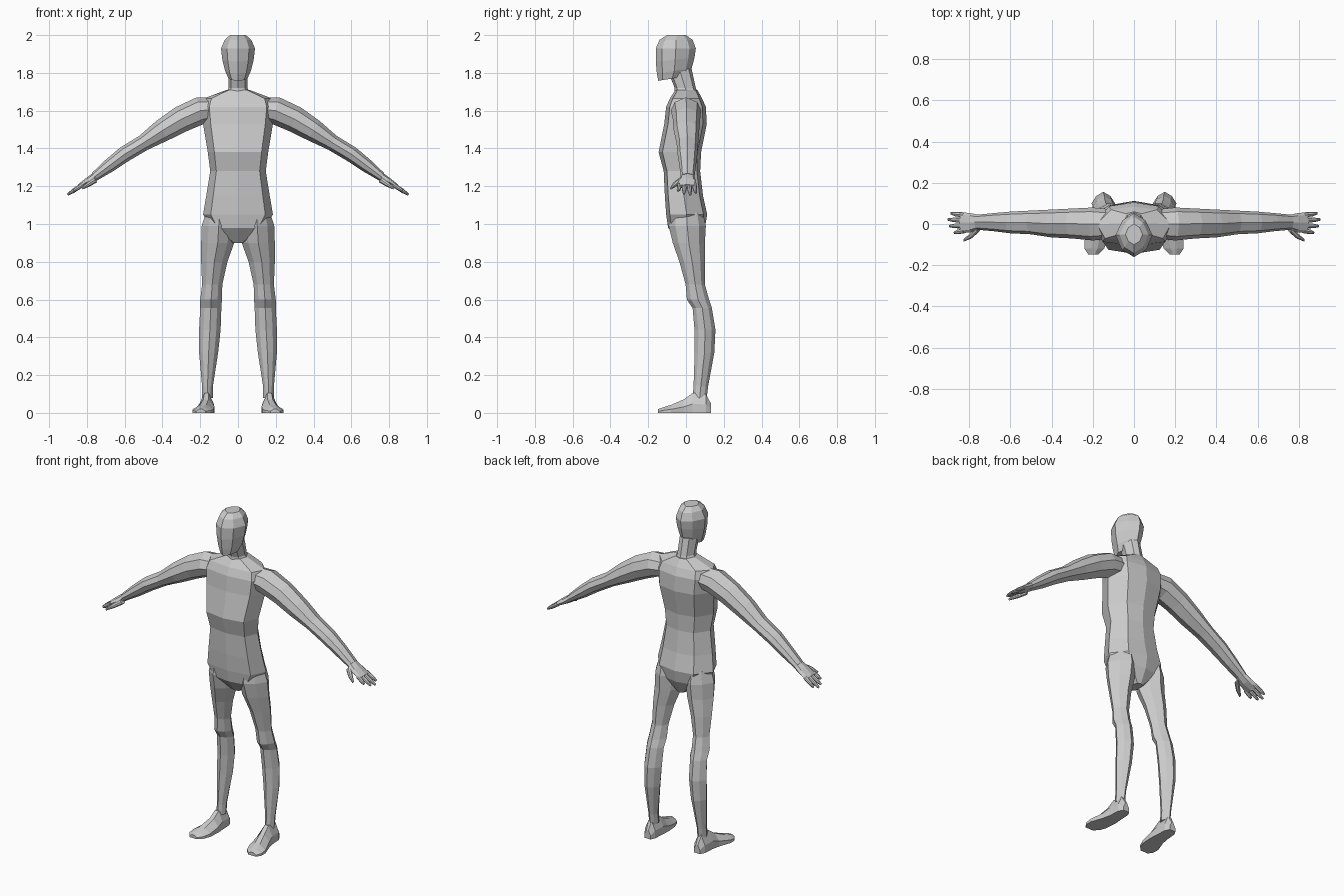
import bpy, bmesh
from mathutils import Vector

grey = bpy.data.materials.new("plain grey")
grey.diffuse_color = (0.6, 0.6, 0.6, 1)


def loft(name, rings, mirror=False):
    """Skin a list of equal-sized rings and cap both ends."""
    bm = bmesh.new()
    vs = [[bm.verts.new(p) for p in ring] for ring in rings]
    n = len(vs[0])
    for a, b in zip(vs, vs[1:]):
        for i in range(n):
            j = (i + 1) % n
            bm.faces.new((a[i], a[j], b[j], b[i]))
    bm.faces.new(vs[0])
    bm.faces.new(vs[-1])
    bmesh.ops.recalc_face_normals(bm, faces=bm.faces)
    me = bpy.data.meshes.new(name)
    bm.to_mesh(me)
    bm.free()
    me.materials.append(grey)
    ob = bpy.data.objects.new(name, me)
    bpy.context.collection.objects.link(ob)
    if mirror:
        ob.modifiers.new("mirror", 'MIRROR').use_mirror_merge = False
    return ob


def level(z, x0, x1, yf, yb, front=.72, back=.62, tilt=0, bow=.12):
    """Eight-sided horizontal ring between x0..x1 and yf..yb."""
    c, a, d = (x0 + x1) / 2, (x1 - x0) / 2, yb - yf
    m = yf + d * .5
    pts = [(0, yf), (front, yf + bow * d), (1, m), (back, yb - bow * d),
           (0, yb), (-back, yb - bow * d), (-1, m), (-front, yf + bow * d)]
    return [(c + a * u, y, z + tilt * (y - m)) for u, y in pts]


def limb(path):
    """Eight-sided rings square to a path in the xz plane."""
    rings = []
    for i, (x, z, h, yf, yb) in enumerate(path):
        p, q = path[max(i - 1, 0)], path[min(i + 1, len(path) - 1)]
        d = Vector((q[0] - p[0], 0, q[1] - p[1])).normalized()
        up = Vector((-d.z, 0, d.x))
        c, w = Vector((x, (yf + yb) / 2, z)), (yb - yf) / 2
        rings.append([c + up * h * v + Vector((0, w * u, 0)) for u, v in
                      [(0, 1), (.75, .65), (1, 0), (.75, -.65),
                       (0, -1), (-.75, -.65), (-1, 0), (-.75, .65)]])
    return rings


# Torso, from crotch to base of neck: z, half width, front y, back y
torso = [(.90, .03, -.03, .06), (.98, .14, -.095, .10), (1.05, .185, -.105, .112),
         (1.15, .168, -.112, .09), (1.28, .147, -.118, .075), (1.38, .16, -.145, .08),
         (1.53, .185, -.115, .11), (1.62, .195, -.105, .105), (1.665, .18, -.085, .085),
         (1.71, .06, -.055, .06)]
loft("torso", [level(z, -a, a, f, b, .78, .62, 0, .09) for z, a, f, b in torso])

# Neck leaning forward
neck = [(1.67, .08, -.06, .07), (1.72, .05, -.06, .052), (1.82, .05, -.10, .03)]
loft("neck", [level(z, -a, a, f, b) for z, a, f, b in neck])

# Head with low chin and raised nape: z, half width, front y, back y, tilt
head = [(1.77, .05, -.147, .0, .16), (1.81, .068, -.154, .03, .15), (1.87, .083, -.16, .045, .1),
        (1.93, .09, -.16, .052, 0), (1.975, .07, -.14, .035, 0), (2.0, .042, -.10, 0, 0)]
loft("head", [level(z, -a, a, f, b, .65, .62, t, .16) for z, a, f, b, t in head])

# Legs: z, inner x, outer x, front y, back y
leg = [(1.06, .03, .17, -.085, .09), (.99, .012, .192, -.092, .105), (.90, .02, .195, -.07, .10),
       (.80, .056, .195, -.035, .10), (.68, .083, .19, -.002, .10), (.60, .085, .20, .005, .122),
       (.555, .088, .20, .035, .137), (.44, .092, .206, .045, .156), (.32, .105, .206, .046, .15),
       (.14, .133, .19, .04, .117), (.08, .133, .19, .035, .11)]
loft("leg", [level(z, i, o, f, b, .6, .6, 0, .18) for z, i, o, f, b in leg], True)

# Feet: y, inner x, outer x, height
foot = [(.132, .145, .185, .05), (.105, .132, .20, .10), (.035, .128, .205, .105),
        (-.01, .125, .215, .072), (-.08, .13, .24, .042), (-.12, .145, .24, .03), (-.147, .172, .222, .02)]
loft("foot", [[(i, y, 0), (o, y, 0), (o, y, h * .45), (o * .65 + i * .35, y, h),
               (o * .35 + i * .65, y, h), (i, y, h * .45)] for y, i, o, h in foot], True)

# Arms: x, z, half thickness, front y, back y
arm = [(.10, 1.61, .06, -.07, .07), (.20, 1.60, .073, -.08, .08), (.30, 1.555, .07, -.07, .075),
       (.40, 1.495, .06, -.065, .07), (.50, 1.43, .043, -.05, .065), (.60, 1.37, .042, -.045, .06),
       (.68, 1.31, .036, -.035, .053), (.76, 1.25, .024, -.028, .045)]
loft("arm", limb(arm), True)

# Palms
palm = [(.75, 1.255, .023, -.026, .043), (.79, 1.228, .021, -.04, .052), (.84, 1.198, .013, -.045, .058)]
loft("palm", limb(palm), True)

# Fingers: base y, tip y, tip x
for k, (y0, y1, x1) in enumerate([(-.034, -.042, .872), (-.009, -.01, .895),
                                  (.018, .022, .903), (.044, .052, .888)]):
    path = [(x, 1.203 - (x - .83) * .66, r, y - r, y + r) for x, y, r in
            [(.825, y0, .012), ((.825 + x1) / 2 + .01, (y0 + y1) / 2, .011), (x1, y1, .006)]]
    loft("finger_%d" % (k + 1), limb(path), True)

# Thumbs
thumb = [(.755, 1.235, .017, -.04, -.005), (.79, 1.212, .014, -.071, -.04), (.825, 1.188, .006, -.085, -.073)]
loft("thumb", limb(thumb), True)
